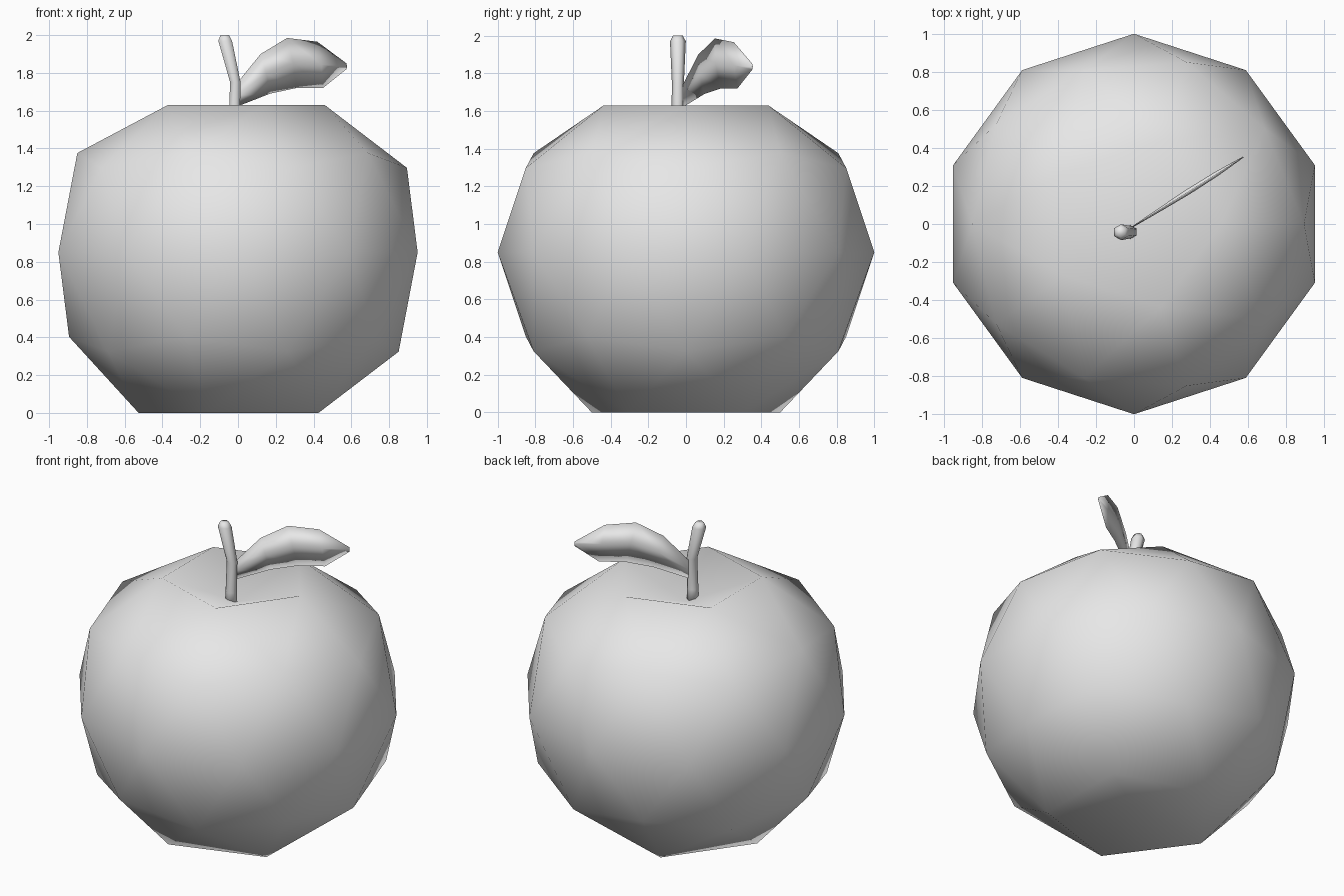
import bpy, bmesh, math
from mathutils import Vector

cube = bpy.data.objects.get("Cube")
if cube:
    bpy.data.objects.remove(cube)

grey = bpy.data.materials.new("light_grey")
grey.use_nodes = True
colour = (0.8, 0.8, 0.8, 1)
grey.diffuse_color = colour
grey.node_tree.nodes["Principled BSDF"].inputs["Base Color"].default_value = colour


def finish(bm, name):
    """Turn a bmesh into a smooth shaded grey object."""
    bmesh.ops.recalc_face_normals(bm, faces=bm.faces)
    for f in bm.faces:
        f.smooth = True
    mesh = bpy.data.meshes.new(name)
    bm.to_mesh(mesh)
    bm.free()
    mesh.materials.append(grey)
    obj = bpy.data.objects.new(name, mesh)
    bpy.context.collection.objects.link(obj)
    return obj


def loft(rings, name):
    """Skin a list of closed rings and cap both ends."""
    bm = bmesh.new()
    loops = [[bm.verts.new(p) for p in ring] for ring in rings]
    n = len(loops[0])
    for a, b in zip(loops, loops[1:]):
        for i in range(n):
            j = (i + 1) % n
            bm.faces.new((a[i], a[j], b[j], b[i]))
    bm.faces.new(loops[0])
    bm.faces.new(loops[-1])
    return finish(bm, name)


# Fruit body: low-poly ball with a narrowed top rim and both poles pushed in
CENTRE = 0.85
bm = bmesh.new()
bmesh.ops.create_icosphere(bm, subdivisions=2, radius=1)
for v in bm.verts:
    if v.co.z > 0.95:
        v.co.z = 0.62
    elif v.co.z > 0.8:
        v.co.x *= 0.873
        v.co.y *= 0.873
        v.co.z = 0.78
    elif v.co.z < -0.95:
        v.co.z = -0.78
    v.co.z += CENTRE
finish(bm, "fruit_body")

# Stem: six-sided bent stalk, (x, z, radius) along its length
stalk = [(-0.02, 1.45, 0.038), (-0.02, 1.55, 0.034), (-0.014, 1.75, 0.032),
         (-0.068, 1.97, 0.042), (-0.07, 2.0, 0.026)]
rings = []
for x, z, r in stalk:
    angles = [math.radians(30 + 60 * i) for i in range(6)]
    rings.append([(x + r * math.cos(a), -0.043 + r * math.sin(a), z) for a in angles])
loft(rings, "stem")

# Leaf: upright thin blade, (upper x, upper z, lower x, lower z, half thickness)
stations = [(-0.01, 1.74, -0.01, 1.62, 0.003), (0.12, 1.9, 0.17, 1.69, 0.01),
            (0.26, 1.985, 0.31, 1.72, 0.015), (0.42, 1.965, 0.45, 1.72, 0.013),
            (0.575, 1.85, 0.575, 1.82, 0.003)]
side = Vector((0.53, -0.85, 0))


def on_blade(x, z):
    return Vector((x, 0.63 * x - 0.01, z))


rings = []
for ux, uz, lx, lz, t in stations:
    top, low = on_blade(ux, uz), on_blade(lx, lz)
    mid = (top + low) / 2
    rings.append([top, mid + side * t, low, mid - side * t])
loft(rings, "leaf")
